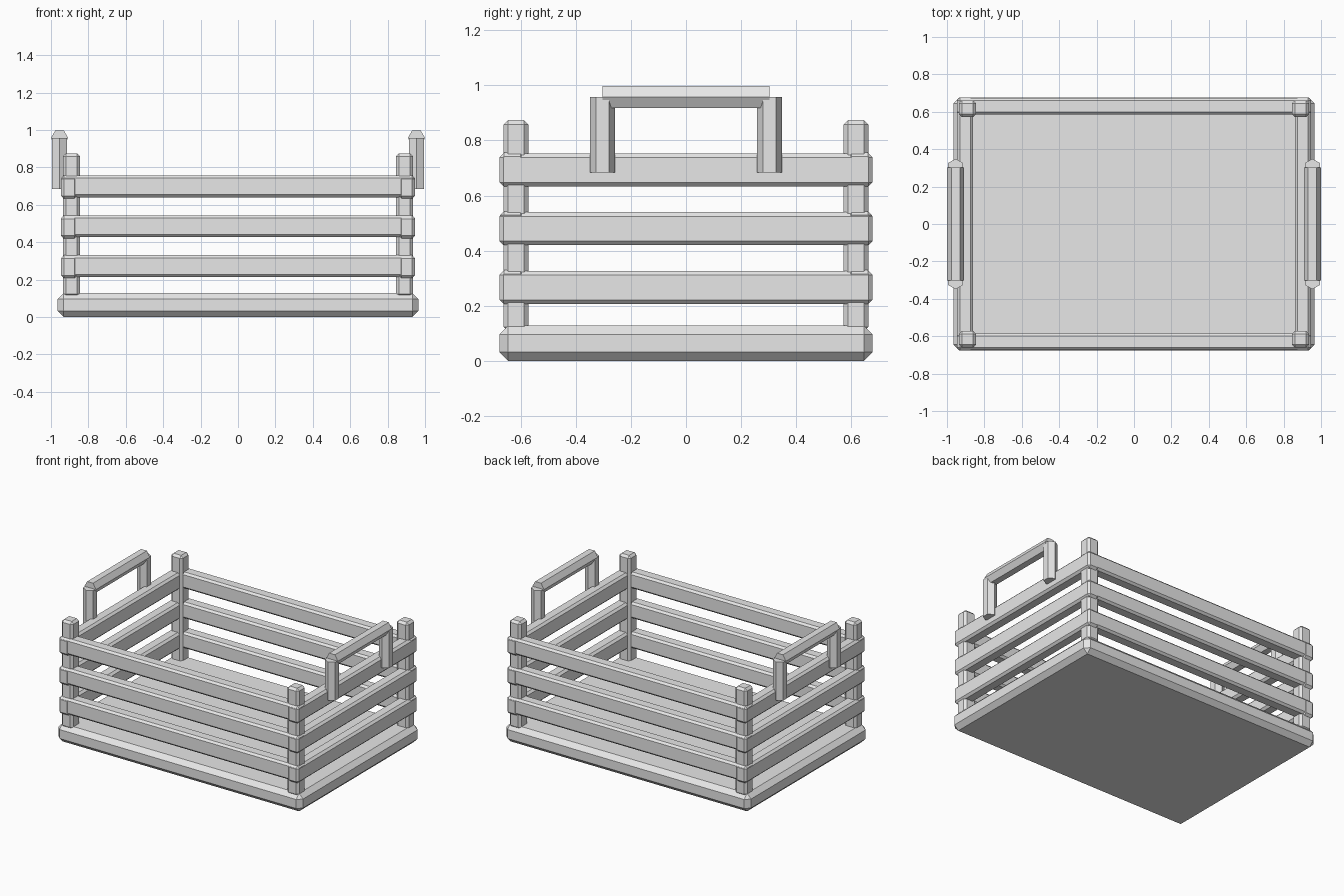
import bpy
import bmesh
import math
from mathutils import Matrix, Vector

cube = bpy.data.objects.get("Cube")
if cube:
    bpy.data.objects.remove(cube, do_unlink=True)

grey = bpy.data.materials.new("pale grey")
grey.use_nodes = True
colour = (0.8, 0.8, 0.8, 1)
grey.diffuse_color = colour
grey.node_tree.nodes["Principled BSDF"].inputs["Base Color"].default_value = colour


def finish(name, bm):
    bmesh.ops.recalc_face_normals(bm, faces=bm.faces)
    mesh = bpy.data.meshes.new(name)
    bm.to_mesh(mesh)
    bm.free()
    mesh.materials.append(grey)
    obj = bpy.data.objects.new(name, mesh)
    bpy.context.collection.objects.link(obj)
    return obj


def chamfered_box(name, centre, size, chamfer):
    bm = bmesh.new()
    bmesh.ops.create_cube(bm, size=1)
    bmesh.ops.scale(bm, vec=size, verts=bm.verts)
    bmesh.ops.bevel(bm, geom=bm.edges[:], offset=chamfer, segments=1,
                    affect='EDGES', profile=0.5)
    bmesh.ops.translate(bm, vec=centre, verts=bm.verts)
    return finish(name, bm)


def hex_bar(name, start, end, radius, turn):
    # Six-sided rod between two points, turned about its own length
    start, end = Vector(start), Vector(end)
    axis = end - start
    tilt = axis.to_track_quat('Z', 'Y').to_matrix().to_4x4()
    bm = bmesh.new()
    bmesh.ops.create_cone(bm, cap_ends=True, segments=6, radius1=radius,
                          radius2=radius, depth=axis.length)
    matrix = Matrix.Translation((start + end) / 2) @ tilt @ Matrix.Rotation(turn, 4, 'Z')
    bmesh.ops.transform(bm, matrix=matrix, verts=bm.verts)
    return finish(name, bm)


# Floor of the crate
chamfered_box("base", (0, 0, 0.064), (1.93, 1.354, 0.128), 0.032)

# Corner posts
for sx, x_name in ((-1, "right"), (1, "left")):
    for sy, y_name in ((-1, "front"), (1, "back")):
        chamfered_box(f"{y_name}_{x_name}_post", (sx * 0.89, sy * 0.6165, 0.491),
                      (0.092, 0.09, 0.766), 0.016)

# Three rows of slats on every wall
for row in range(3):
    z = 0.272 + row * 0.213
    for s, y_name, x_name in ((-1, "front", "right"), (1, "back", "left")):
        chamfered_box(f"{y_name}_slat_{row + 1}", (0, s * 0.63, z),
                      (1.89, 0.088, 0.116), 0.014)
        chamfered_box(f"{x_name}_slat_{row + 1}", (s * 0.903, 0, z - 0.005),
                      (0.086, 1.354, 0.12), 0.015)

# Handles: two uprights and a grip on each end wall
HANDLE_X, HANDLE_Y, GRIP_Z, RADIUS = 0.954, 0.303, 0.957, 0.046
for sx, side in ((-1, "right"), (1, "left")):
    x = sx * HANDLE_X
    for sy, end in ((-1, "front"), (1, "back")):
        # Corners of the section point along y
        hex_bar(f"{side}_handle_{end}_upright", (x, sy * HANDLE_Y, 0.683),
                (x, sy * HANDLE_Y, GRIP_Z), RADIUS, 0)
    # Corners of the section point along x, with a flat top
    hex_bar(f"{side}_handle_grip", (x, -HANDLE_Y, GRIP_Z),
            (x, HANDLE_Y, GRIP_Z), RADIUS, math.pi / 6)
